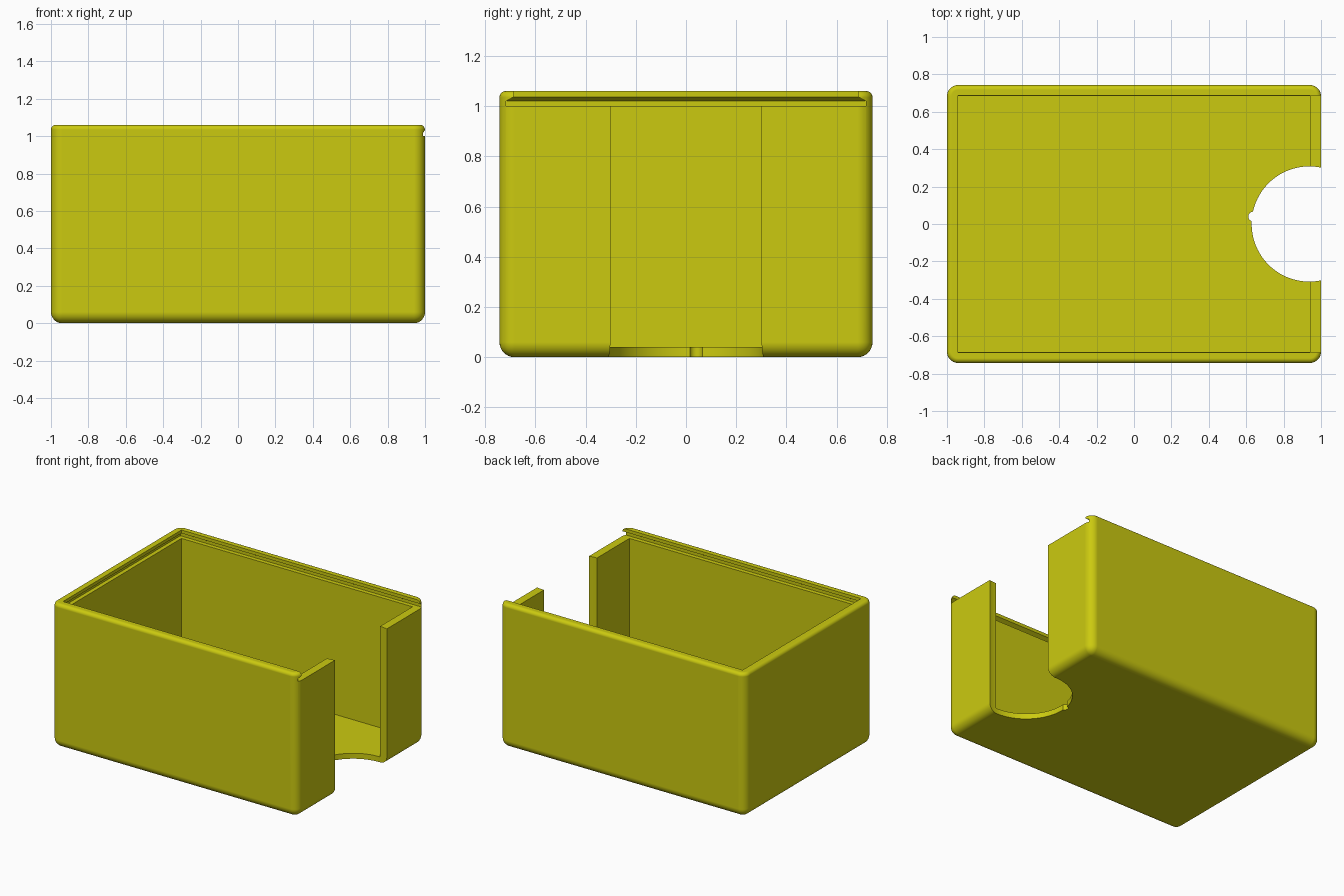
import bpy, bmesh, math

if "Cube" in bpy.data.objects:
    bpy.data.objects.remove(bpy.data.objects["Cube"])

yellow = bpy.data.materials.new("yellow plastic")
yellow.diffuse_color = (0.60, 0.59, 0.005, 1)
yellow.use_nodes = True
yellow.node_tree.nodes["Principled BSDF"].inputs["Base Color"].default_value = yellow.diffuse_color


def add_object(name, bm):
    bmesh.ops.recalc_face_normals(bm, faces=bm.faces[:])
    mesh = bpy.data.meshes.new(name)
    bm.to_mesh(mesh)
    bm.free()
    mesh.materials.append(yellow)
    ob = bpy.data.objects.new(name, mesh)
    bpy.context.collection.objects.link(ob)
    return ob


def loft(bm, rings):
    """Stack of rectangles (x0, x1, half_y, z) joined into a closed solid."""
    loops = [[bm.verts.new(p) for p in ((x0, -h, z), (x1, -h, z), (x1, h, z), (x0, h, z))]
             for x0, x1, h, z in rings]
    for a, b in zip(loops, loops[1:]):
        for i in range(4):
            j = (i + 1) % 4
            bm.faces.new((a[i], a[j], b[j], b[i]))
    bm.faces.new(loops[0][::-1])
    bm.faces.new(loops[-1])
    bmesh.ops.recalc_face_normals(bm, faces=bm.faces[:])


def loft_object(name, rings):
    bm = bmesh.new()
    loft(bm, rings)
    return add_object(name, bm)


def cylinder_object(name, x, y, radius, z0, z1, sides):
    bm = bmesh.new()
    bmesh.ops.create_cone(bm, cap_ends=True, segments=sides, radius1=radius,
                          radius2=radius, depth=z1 - z0)
    bmesh.ops.translate(bm, verts=bm.verts[:], vec=(x, y, (z0 + z1) / 2))
    return add_object(name, bm)


# Outer body: large rounding on corners and bottom, small rounding on the rim
TOP = 1.06
bm = bmesh.new()
loft(bm, [(-1, 1, 0.743, 0), (-1, 1, 0.743, TOP)])
is_rim = lambda e: all(v.co.z > TOP - 1e-4 for v in e.verts)
bmesh.ops.bevel(bm, geom=[e for e in bm.edges if not is_rim(e)], offset=0.06,
                offset_type='OFFSET', segments=8, profile=0.5, affect='EDGES')
bmesh.ops.bevel(bm, geom=[e for e in bm.edges if is_rim(e)], offset=0.025,
                offset_type='OFFSET', segments=5, profile=0.5, affect='EDGES')
box = add_object("box_body", bm)

cutters = [
    # Inner cavity
    loft_object("cavity_cutter", [(-0.94, 0.94, 0.685, 0.04), (-0.94, 0.94, 0.685, 1.01)]),
    # Sliding lid slot with undercut lip, open at the right end
    loft_object("lid_slot_cutter", [(-0.97, 1.1, 0.716, 1.0), (-0.97, 1.1, 0.716, 1.02),
                                    (-0.942, 1.1, 0.688, 1.036), (-0.942, 1.1, 0.688, 1.2)]),
    # Round finger opening through floor and end wall
    cylinder_object("finger_opening_cutter", 0.937, 0, 0.308, -0.1, 1.15, 96),
    # Tiny nick in the floor edge
    cylinder_object("floor_nick_cutter", 0.637, 0.04, 0.026, -0.1, 0.1, 16),
]
for cutter in cutters:
    cutter.hide_render = True
    cutter.hide_set(True)
    mod = box.modifiers.new(cutter.name, 'BOOLEAN')
    mod.operation = 'DIFFERENCE'
    mod.solver = 'EXACT'
    mod.object = cutter

# Bake the cuts, drop the helpers, then smooth only the rounded edges
bpy.context.view_layer.update()
depsgraph = bpy.context.evaluated_depsgraph_get()
cut_mesh = bpy.data.meshes.new_from_object(box.evaluated_get(depsgraph))
box.modifiers.clear()
box.data = cut_mesh
box.data.materials.clear()
box.data.materials.append(yellow)
for cutter in cutters:
    bpy.data.objects.remove(cutter)

bpy.context.view_layer.objects.active = box
box.select_set(True)
bpy.ops.object.shade_smooth_by_angle(angle=math.radians(30))
weighted = box.modifiers.new("weighted_normals", 'WEIGHTED_NORMAL')
weighted.keep_sharp = True
